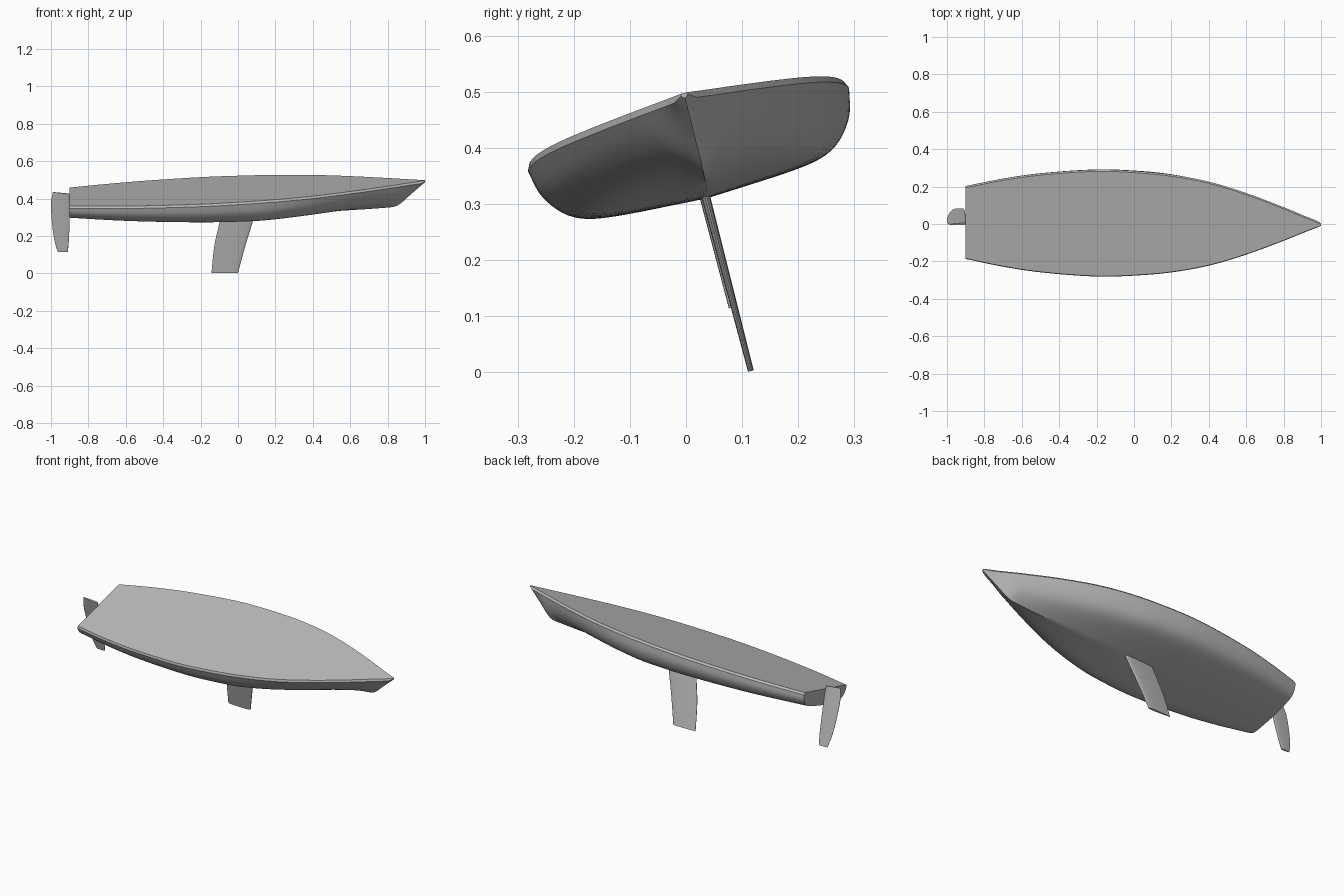
import bpy, bmesh
from math import radians, sqrt

cube = bpy.data.objects.get("Cube")
if cube:
    bpy.data.objects.remove(cube, do_unlink=True)

HEEL = radians(14.5)

grey = bpy.data.materials.new("plain grey")
grey.use_nodes = True
grey.diffuse_color = (0.5, 0.5, 0.5, 1)
grey.node_tree.nodes["Principled BSDF"].inputs["Base Color"].default_value = (0.5, 0.5, 0.5, 1)


def curve(table, x):
    """Smooth interpolation through (x, value) pairs sorted by x."""
    n = len(table)
    x = min(max(x, table[0][0]), table[-1][0])
    i = next(k for k in range(n - 1) if x <= table[k + 1][0])

    def slope(k):
        a, b = table[max(k - 1, 0)], table[min(k + 1, n - 1)]
        return (b[1] - a[1]) / (b[0] - a[0])
    (x0, y0), (x1, y1) = table[i], table[i + 1]
    h = x1 - x0
    t = (x - x0) / h
    return ((1 + 2 * t) * (1 - t) ** 2 * y0 + t * (1 - t) ** 2 * h * slope(i)
            + t * t * (3 - 2 * t) * y1 + t * t * (t - 1) * h * slope(i + 1))


def centre(x):
    return 0.1138 + 0.007 * x


def loft(name, rings, angle):
    """Skin closed rings, cap both ends, and heel the part over."""
    bm = bmesh.new()
    loops = [[bm.verts.new(p) for p in ring] for ring in rings]
    n = len(loops[0])
    for a, b in zip(loops, loops[1:]):
        for i in range(n):
            j = (i + 1) % n
            bm.faces.new((a[i], a[j], b[j], b[i]))
    bm.faces.new(loops[0])
    bm.faces.new(loops[-1])
    bmesh.ops.recalc_face_normals(bm, faces=bm.faces)
    mesh = bpy.data.meshes.new(name)
    bm.to_mesh(mesh)
    bm.free()
    mesh.materials.append(grey)
    obj = bpy.data.objects.new(name, mesh)
    bpy.context.collection.objects.link(obj)
    obj.rotation_euler.x = HEEL
    bpy.ops.object.select_all(action='DESELECT')
    obj.select_set(True)
    bpy.context.view_layer.objects.active = obj
    bpy.ops.object.shade_smooth_by_angle(angle=radians(angle))
    return obj


# Hull: half beam and keel line along the length, and one bilge profile
beam = [(-0.9, 0.201), (-0.7, 0.243), (-0.5, 0.273), (-0.2, 0.295), (0, 0.289),
        (0.2, 0.27), (0.4, 0.232), (0.6, 0.17), (0.8, 0.093), (0.92, 0.042),
        (0.98, 0.018), (1, 0.006)]
keel_line = [(-0.9, 0.307), (-0.6, 0.297), (-0.3, 0.292), (0, 0.292), (0.3, 0.302),
             (0.6, 0.319), (0.8, 0.333), (0.84, 0.339), (0.87, 0.356), (0.92, 0.402),
             (1, 0.473)]
across = [(0, 1), (1, 0.965), (2, 0.89), (3, 0.8), (4, 0.68), (5, 0.5), (6, 0.25), (7, 0)]
down = [(0, 0), (1, 0.35), (2, 0.62), (3, 0.79), (4, 0.885), (5, 0.935), (6, 0.97), (7, 1)]


def hull_ring(x):
    b, c = curve(beam, x), centre(x)
    deck = 0.396 + 0.0458 * (x + 0.9)
    rail = min(0.012, 0.4 * (deck - curve(keel_line, x)))
    top = deck - rail
    depth = top - curve(keel_line, x)
    vee = min(max((x - 0.1) / 0.9, 0), 1) ** 1.3
    half = [(b - min(0.006, b * 0.3), deck)]
    steps = 21
    for k in range(steps + 1):
        u = 7 * k / steps
        s, d = curve(across, u), curve(down, u)
        s += vee * (1 - u / 7 - s)
        d += vee * (u / 7 - d)
        half.append((b * s, top - depth * d))
    port = [(x, c + v, w) for v, w in half]
    starboard = [(x, c - v, w) for v, w in reversed(half[:-1])]
    return port + starboard


stations = [-0.9 + 1.7 * i / 40 for i in range(41)] + [0.8 + 0.2 * i / 16 for i in range(1, 17)]
loft("hull", [hull_ring(x) for x in stations], 35)


# Foils: rows of (height, leading edge x, trailing edge x)
def foil(name, rows, thick_low, thick_high, middle, top_slant=0):
    lead = [(w, a) for w, a, _ in rows]
    trail = [(w, b) for w, _, b in rows]
    low, high = rows[0][0], rows[-1][0]
    chord = [0, 0.02, 0.06, 0.13, 0.25, 0.4, 0.6, 0.8, 1]
    rings = []
    for i in range(17):
        f = i / 16
        w = low + (high - low) * f
        a, b = curve(lead, w), curve(trail, w)
        half_thick = (thick_low + (thick_high - thick_low) * f) / 2

        def point(u, side):
            t = half_thick * min(1, 2.6 * (sqrt(u) - u) + 0.15)
            return (a + (b - a) * u, middle + side * t, w + top_slant * f ** 6 * u)
        rings.append([point(u, 1) for u in chord] + [point(u, -1) for u in reversed(chord)])
    return loft(name, rings, 40)


foil("keel_fin", [(-0.0265, 0, -0.142), (0.126, 0.04, -0.126), (0.26, 0.08, -0.097),
                  (0.31, 0.094, -0.085)], 0.013, 0.02, 0.1125)
foil("rudder", [(0.0914, -0.91, -0.963), (0.12, -0.907, -0.973), (0.18, -0.903, -0.986),
                (0.28, -0.9, -0.997), (0.36, -0.9, -1.0), (0.412, -0.9, -0.99)],
     0.01, 0.014, 0.1065, 0.01)
